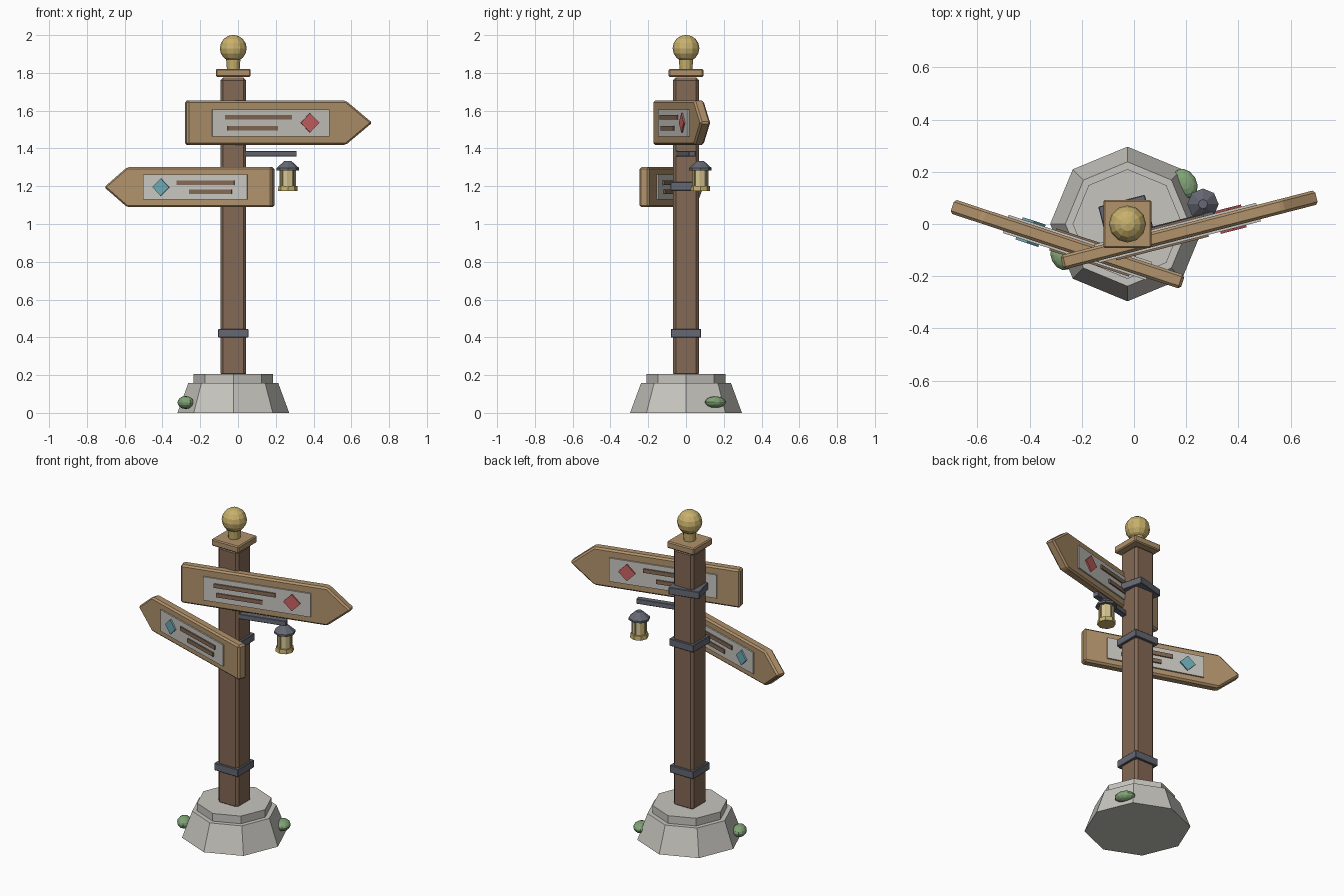
import bpy, bmesh
from math import radians, sin, cos
from mathutils import Matrix, Vector

cube = bpy.data.objects.get("Cube")
if cube:
    bpy.data.objects.remove(cube, do_unlink=True)


def material(name, rgb):
    m = bpy.data.materials.new(name)
    m.use_nodes = True
    m.diffuse_color = (*rgb, 1)
    m.node_tree.nodes["Principled BSDF"].inputs["Base Color"].default_value = (*rgb, 1)
    return m


DARK = material("dark_wood", (0.23, 0.14, 0.09))
WOOD = material("light_wood", (0.44, 0.29, 0.15))
IRON = material("iron", (0.13, 0.14, 0.17))
STONE = material("stone", (0.57, 0.56, 0.52))
PANEL = material("pale_panel", (0.57, 0.56, 0.52))
RED = material("red_paint", (0.58, 0.12, 0.12))
TEAL = material("teal_paint", (0.15, 0.40, 0.47))
GOLD = material("gold", (0.58, 0.44, 0.15))
CREAM = material("lamp_glass", (0.68, 0.58, 0.32))
MOSS = material("moss_green", (0.22, 0.37, 0.18))

PX = -0.025  # post axis


def finish(name, bm, mat, matrix=None, bevel=0):
    if matrix is not None:
        bm.transform(matrix)
    bmesh.ops.recalc_face_normals(bm, faces=bm.faces)
    mesh = bpy.data.meshes.new(name)
    bm.to_mesh(mesh)
    bm.free()
    mesh.materials.append(mat)
    ob = bpy.data.objects.new(name, mesh)
    bpy.context.collection.objects.link(ob)
    if bevel:
        mod = ob.modifiers.new("bevel", "BEVEL")
        mod.width = bevel
        mod.segments = 1
    return ob


def box(name, centre, size, mat, bevel=0, turn=0):
    bm = bmesh.new()
    bmesh.ops.create_cube(bm, size=1)
    matrix = (Matrix.Translation(centre) @ Matrix.Rotation(radians(turn), 4, 'Z')
              @ Matrix.Diagonal((*size, 1)))
    return finish(name, bm, mat, matrix, bevel)


def frustum(name, x, y, z0, z1, r0, r1, mat, sides=8):
    bm = bmesh.new()
    bmesh.ops.create_cone(bm, cap_ends=True, segments=sides, radius1=r0, radius2=r1, depth=z1 - z0)
    return finish(name, bm, mat, Matrix.Translation((x, y, (z0 + z1) / 2)))


def ball(name, centre, radii, mat, segments=12, rings=8, turn=0):
    bm = bmesh.new()
    bmesh.ops.create_uvsphere(bm, u_segments=segments, v_segments=rings, radius=1)
    matrix = (Matrix.Translation(centre) @ Matrix.Rotation(radians(turn), 4, 'Z')
              @ Matrix.Diagonal((*radii, 1)))
    return finish(name, bm, mat, matrix)


def slab(name, outline, depth, y, matrix, mat, bevel=0):
    """Extrude an (along, up) outline through depth, centred on local y."""
    bm = bmesh.new()
    face = bm.faces.new([bm.verts.new((s, y - depth / 2, z)) for s, z in outline])
    moved = bmesh.ops.extrude_face_region(bm, geom=[face])["geom"]
    bmesh.ops.translate(bm, vec=(0, depth, 0),
                        verts=[v for v in moved if isinstance(v, bmesh.types.BMVert)])
    return finish(name, bm, mat, matrix, bevel)


def rect(s0, s1, z0, z1):
    return [(s0, z0), (s1, z0), (s1, z1), (s0, z1)]


def sign(name, origin, turn, span, half, panel, bars, gem, gem_mat):
    """Arrow board with a panel, two bars and a diamond on both faces."""
    m = Matrix.Translation(origin) @ Matrix.Rotation(radians(turn), 4, 'Z')
    tail, shoulder, tip = span
    board = [(tail, -half), (shoulder, -half), (tip, 0), (shoulder, half), (tail, half)]
    slab(name + "_board", board, 0.056, 0, m, WOOD, 0.01)
    gem_s, r = gem
    diamond = [(gem_s - r, 0), (gem_s, -r), (gem_s + r, 0), (gem_s, r)]
    for side, label in ((-1, "front"), (1, "back")):
        slab(f"{name}_panel_{label}", rect(*panel), 0.009, side * 0.032, m, PANEL)
        for i, bar in enumerate(bars):
            slab(f"{name}_bar_{i + 1}_{label}", rect(*bar), 0.008, side * 0.04, m, DARK)
        slab(f"{name}_diamond_{label}", diamond, 0.009, side * 0.0405, m, gem_mat)


# Stone footing
frustum("footing", PX, 0, 0, 0.158, 0.296, 0.238, STONE)
frustum("footing_step", PX, 0, 0.155, 0.205, 0.21, 0.21, STONE)

# Moss clumps on the footing
ball("moss_left", (0.195, 0.155, 0.057), (0.045, 0.06, 0.03), MOSS, turn=30)
ball("moss_right", (-0.277, -0.125, 0.055), (0.04, 0.055, 0.034), MOSS, turn=27)

# Post, cap and finial
box("post", (PX, 0, 0.985), (0.136, 0.136, 1.58), DARK, 0.014)
box("post_cap", (PX, 0, 1.8), (0.184, 0.184, 0.042), WOOD, 0.006)
frustum("finial_neck", PX, 0, 1.82, 1.875, 0.034, 0.038, GOLD, 12)
ball("finial_ball", (PX, 0, 1.93), (0.071, 0.071, 0.071), GOLD)

# Iron bands
box("lower_band", (PX, 0, 0.422), (0.16, 0.16, 0.046), IRON, 0.003)
box("middle_band", (PX, 0, 1.2), (0.164, 0.164, 0.044), IRON, 0.003)
box("upper_band", (PX, 0, 1.53), (0.184, 0.184, 0.044), IRON, 0.003, 14.4)

# Direction boards
sign("upper_sign", (-0.005, -0.078, 1.536), 14.4, (-0.28, 0.59, 0.734), 0.117,
     (-0.143, 0.497, -0.074, 0.07),
     [(-0.076, 0.29, 0.016, 0.04), (-0.061, 0.213, -0.04, -0.016)], (0.388, 0.051), RED)
sign("lower_sign", (-0.07, -0.138, 1.195), 180 - 18.2, (-0.27, 0.538, 0.666), 0.106,
     (-0.135, 0.443, -0.066, 0.066),
     [(-0.067, 0.254, 0.012, 0.036), (-0.052, 0.185, -0.036, -0.012)], (0.343, 0.046), TEAL)

# Lantern arm
box("lantern_arm", (0.145, -0.008, 1.372), (0.335, 0.034, 0.03), IRON, 0.002, 14.4)

# Lantern
LX, LY = 0.264, 0.076
frustum("lantern_base", LX, LY, 1.174, 1.2, 0.052, 0.05, GOLD)
frustum("lantern_glass", LX, LY, 1.2, 1.292, 0.04, 0.04, CREAM)
frustum("lantern_rim", LX, LY, 1.284, 1.296, 0.06, 0.06, IRON)
frustum("lantern_roof", LX, LY, 1.296, 1.334, 0.06, 0.018, IRON)
for i in range(8):
    a = radians(45 * i)
    box(f"lantern_bar_{i + 1}", (LX + 0.04 * cos(a), LY + 0.04 * sin(a), 1.243),
        (0.007, 0.007, 0.09), GOLD, 0, 45 * i)
